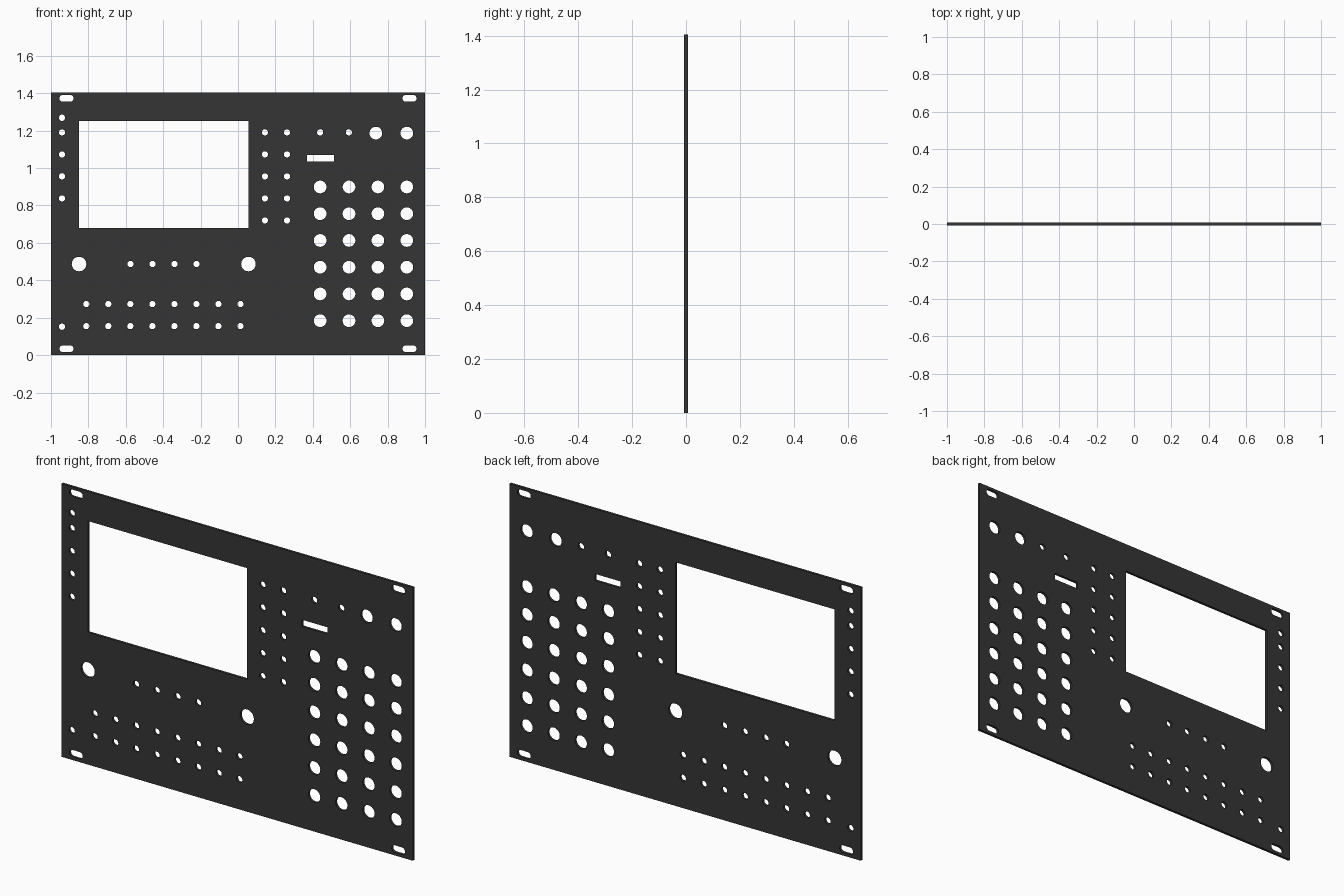
import bpy, bmesh, math
from mathutils import Matrix

if "Cube" in bpy.data.objects:
    bpy.data.objects.remove(bpy.data.objects["Cube"])

W, H, T = 2.0, 1.405, 0.0135   # panel width, height, thickness
STEP = 0.1177                  # pitch of the small holes

curve = bpy.data.curves.new("faceplate", 'CURVE')
curve.dimensions = '2D'
curve.fill_mode = 'BOTH'
curve.extrude = T / 2


def outline(points):
    s = curve.splines.new('POLY')
    s.points.add(len(points) - 1)
    for p, (x, z) in zip(s.points, points):
        p.co = (x, z, 0, 1)
    s.use_cyclic_u = True


def rect(x0, x1, z0, z1):
    outline([(x0, z0), (x1, z0), (x1, z1), (x0, z1)])


def hole(x, z, r, n=32):
    outline([(x + r * math.cos(2 * math.pi * i / n),
              z + r * math.sin(2 * math.pi * i / n)) for i in range(n)])


def slot(x, z, width, r, n=12):
    pts = []
    for side in (1, -1):
        for i in range(n + 1):
            a = math.pi * i / n - side * math.pi / 2
            a = a if side > 0 else math.pi / 2 + math.pi * i / n
            pts.append((x + side * (width / 2 - r) + r * math.cos(a), z + r * math.sin(a)))
    outline(pts)


# Panel edge, display window and card slot
rect(-W / 2, W / 2, 0, H)
rect(-0.85, 0.056, 0.68, 1.253)
rect(0.369, 0.513, 1.036, 1.071)

# Rack mounting slots in the corners
for x in (-0.917, 0.917):
    for z in (0.034, H - 0.032):
        slot(x, z, 0.076, 0.018)

# Small button holes
SMALL = 0.0167
for z in (1.269, 1.191, 1.073, 0.956, 0.838, 0.152):
    hole(-0.941, z, SMALL)
for x in (0.144, 0.262):
    for i in range(5):
        hole(x, 1.191 - i * STEP, SMALL)
for i in range(4):
    hole(-0.575 + i * STEP, 0.487, SMALL)
for i in range(8):
    for z in (0.273, 0.155):
        hole(-0.811 + i * STEP, z, SMALL)
for x in (0.439, 0.593):
    hole(x, 1.191, SMALL)

# Knob grid and the two upper knobs
for i in range(4):
    for j in range(6):
        hole(0.439 + i * 0.1545, 0.184 + j * 0.143, 0.034)
for x in (0.737, 0.9025):
    hole(x, 1.187, 0.034)

# Large dial holes
for x in (-0.85, 0.056):
    hole(x, 0.487, 0.039)

# Turn the filled outline into a solid upright plate
panel = bpy.data.objects.new("faceplate", curve)
bpy.context.collection.objects.link(panel)
bpy.context.view_layer.objects.active = panel
panel.select_set(True)
bpy.ops.object.convert(target='MESH')
panel = bpy.context.object
bm = bmesh.new()
bm.from_mesh(panel.data)
bmesh.ops.remove_doubles(bm, verts=bm.verts, dist=1e-5)
bmesh.ops.transform(bm, matrix=Matrix.Rotation(math.pi / 2, 4, 'X'), verts=bm.verts)
bmesh.ops.recalc_face_normals(bm, faces=bm.faces)
bm.to_mesh(panel.data)
bm.free()
bpy.ops.object.shade_smooth_by_angle(angle=math.radians(30))

# Dark metal finish
mat = bpy.data.materials.new("dark_metal")
mat.diffuse_color = (0.035, 0.035, 0.035, 1)
mat.use_nodes = True
mat.node_tree.nodes["Principled BSDF"].inputs["Base Color"].default_value = mat.diffuse_color
panel.data.materials.clear()
panel.data.materials.append(mat)
